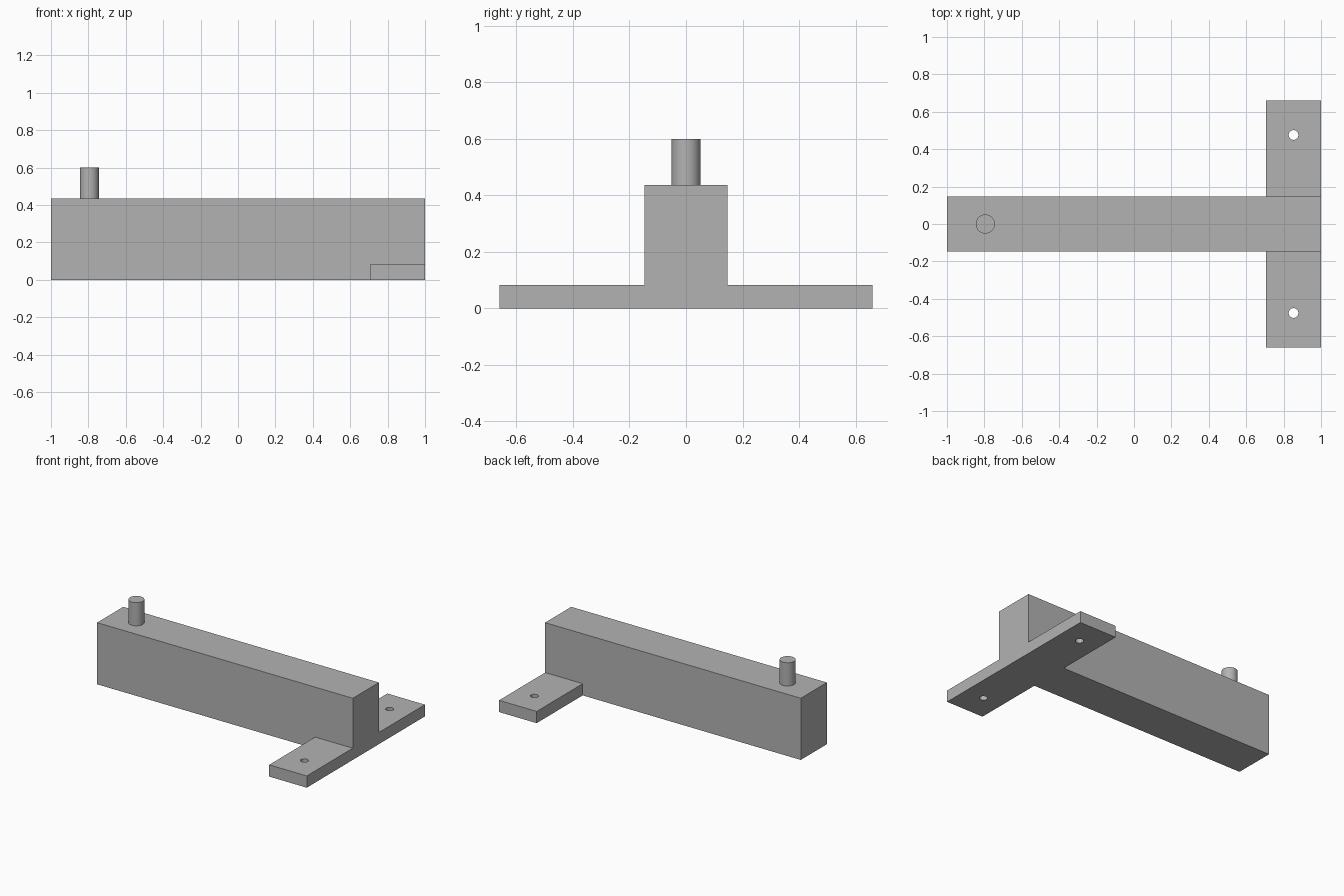
import bpy
import math

if "Cube" in bpy.data.objects:
    bpy.data.objects.remove(bpy.data.objects["Cube"], do_unlink=True)

BEAM_HEIGHT = 0.436
BEAM_HALF = 0.146
FOOT_X = 0.706
FOOT_HALF = 0.66
FOOT_HEIGHT = 0.083

grey = bpy.data.materials.new("plain grey")
grey.use_nodes = True
colour = (0.45, 0.45, 0.45, 1)
grey.diffuse_color = colour
grey.node_tree.nodes["Principled BSDF"].inputs["Base Color"].default_value = colour


def finish(name):
    obj = bpy.context.object
    obj.name = name
    obj.data.materials.append(grey)
    return obj


def box(name, low, high):
    centre = [(a + b) / 2 for a, b in zip(low, high)]
    bpy.ops.mesh.primitive_cube_add(size=1, location=centre)
    bpy.context.object.scale = [b - a for a, b in zip(low, high)]
    bpy.ops.object.transform_apply(location=True, rotation=False, scale=True)
    return finish(name)


def cylinder(name, x, y, radius, bottom, top):
    bpy.ops.mesh.primitive_cylinder_add(vertices=48, radius=radius, depth=top - bottom,
                                        location=(x, y, (bottom + top) / 2))
    return finish(name)


def combine(target, tool, operation):
    """Apply a boolean and discard its helper."""
    bpy.context.view_layer.objects.active = target
    mod = target.modifiers.new(operation.lower(), 'BOOLEAN')
    mod.operation = operation
    mod.solver = 'EXACT'
    mod.object = tool
    bpy.ops.object.modifier_apply(modifier=mod.name)
    bpy.data.objects.remove(tool, do_unlink=True)


def smooth(obj):
    bpy.ops.object.select_all(action='DESELECT')
    obj.select_set(True)
    bpy.context.view_layer.objects.active = obj
    bpy.ops.object.shade_smooth_by_angle(angle=math.radians(30))


# Long beam fused with the cross foot
body = box("beam_with_foot", (-1, -BEAM_HALF, 0), (1, BEAM_HALF, BEAM_HEIGHT))
foot = box("foot", (FOOT_X, -FOOT_HALF, 0), (1, FOOT_HALF, FOOT_HEIGHT))
combine(body, foot, 'UNION')

# Screw holes through both ends of the foot
for side in (-1, 1):
    hole = cylinder("hole_cutter", 0.853, side * 0.476, 0.026, -0.1, 0.2)
    combine(body, hole, 'DIFFERENCE')
smooth(body)

# Round peg standing on the far end of the beam
peg = cylinder("peg", -0.795, 0, 0.051, BEAM_HEIGHT - 0.02, 0.6)
smooth(peg)
